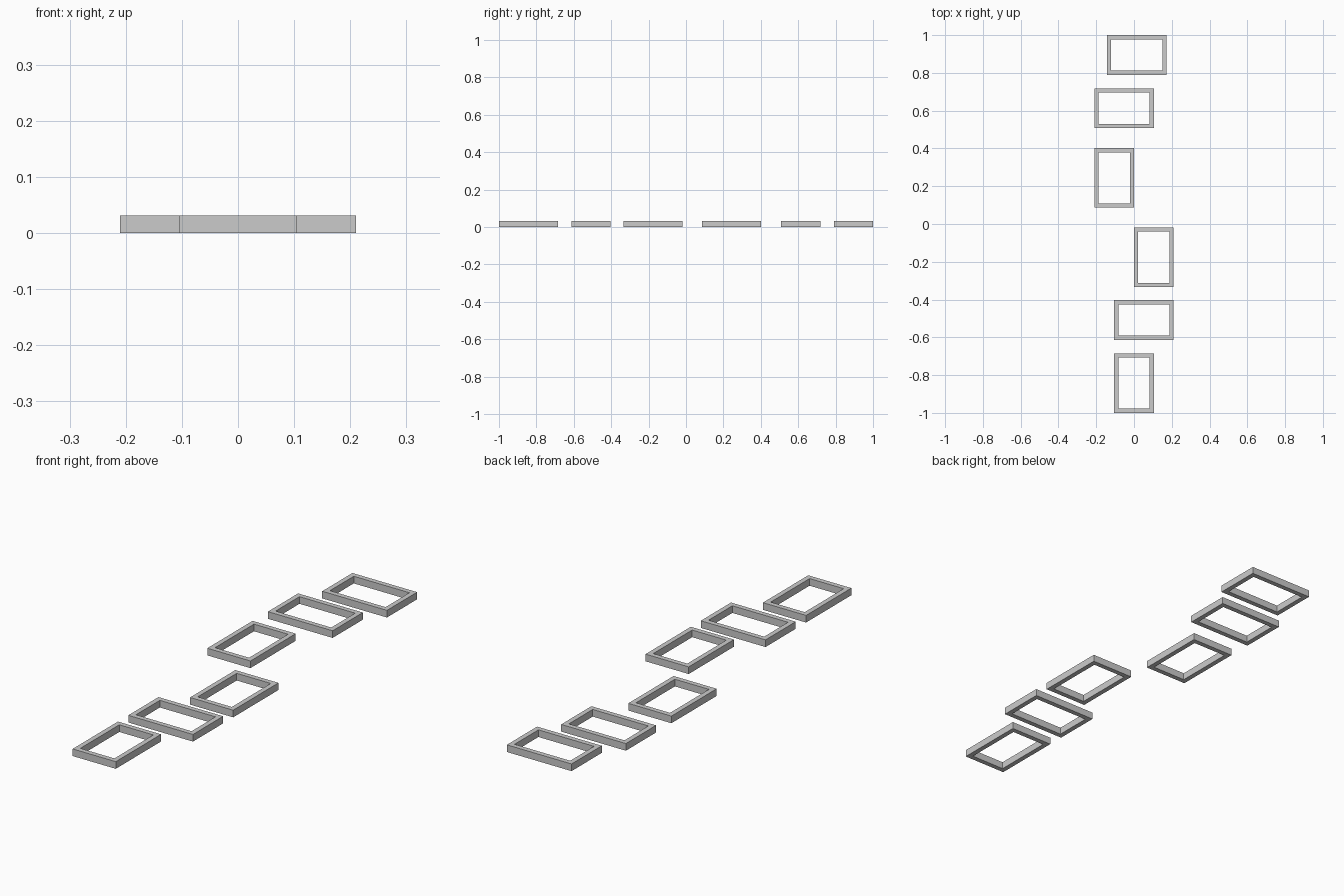
import bpy, bmesh

if "Cube" in bpy.data.objects:
    bpy.data.objects.remove(bpy.data.objects["Cube"])

LONG, SHORT, HEIGHT, WALL = 0.315, 0.21, 0.0315, 0.022


def frame(name, cx, cy, sx, sy):
    """Open rectangular frame: a mitred ring of four flat bars."""
    bm = bmesh.new()

    def loop(inset, z):
        hx, hy = sx / 2 - inset, sy / 2 - inset
        return [bm.verts.new((a * hx, b * hy, z))
                for a, b in ((-1, -1), (1, -1), (1, 1), (-1, 1))]

    # Section loops: outer bottom, outer top, inner top, inner bottom
    loops = [loop(0, 0), loop(0, HEIGHT), loop(WALL, HEIGHT), loop(WALL, 0)]
    for k in range(4):
        a, b = loops[k], loops[(k + 1) % 4]
        for i in range(4):
            j = (i + 1) % 4
            bm.faces.new((a[i], a[j], b[j], b[i]))
    bmesh.ops.recalc_face_normals(bm, faces=bm.faces)
    mesh = bpy.data.meshes.new(name)
    bm.to_mesh(mesh)
    bm.free()
    obj = bpy.data.objects.new(name, mesh)
    obj.location = (cx, cy, 0)
    bpy.context.collection.objects.link(obj)


# Frames from front to back: centre x, centre y, lies along x?
layout = [
    (0.0, -0.8425, False),
    (0.0525, -0.508, True),
    (0.105, -0.176, False),
    (-0.105, 0.244, False),
    (-0.0525, 0.613, True),
    (0.0145, 0.895, True),
]
for n, (cx, cy, along_x) in enumerate(layout, 1):
    sx, sy = (LONG, SHORT) if along_x else (SHORT, LONG)
    frame(f"stepping_frame_{n}", cx, cy, sx, sy)
